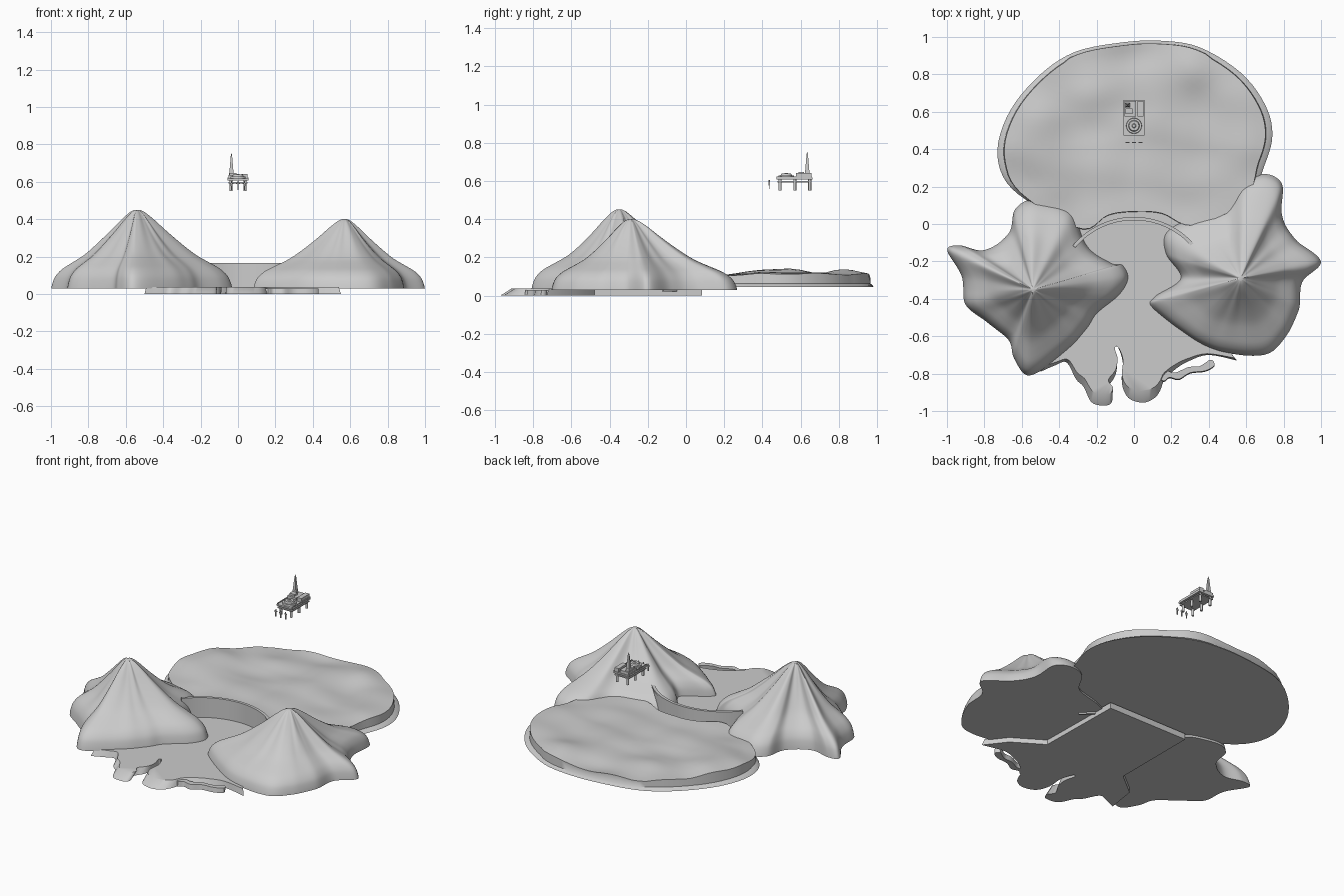
import bpy, bmesh, math
from mathutils import Vector, noise

if "Cube" in bpy.data.objects:
    bpy.data.objects.remove(bpy.data.objects["Cube"])


def finish(name, bm, angle=40):
    bmesh.ops.recalc_face_normals(bm, faces=bm.faces)
    me = bpy.data.meshes.new(name)
    bm.to_mesh(me)
    bm.free()
    ob = bpy.data.objects.new(name, me)
    bpy.context.collection.objects.link(ob)
    bpy.ops.object.select_all(action='DESELECT')
    bpy.context.view_layer.objects.active = ob
    ob.select_set(True)
    bpy.ops.object.shade_smooth_by_angle(angle=math.radians(angle))
    return ob


def smooth(pts, n=6, closed=True):
    """Catmull-Rom curve through 2D points"""
    k, out = len(pts), []
    P = [Vector(p) for p in pts]
    get = (lambda i: P[i % k]) if closed else (lambda i: P[min(max(i, 0), k - 1)])
    for i in range(k if closed else k - 1):
        a, b, c, d = (get(i + j) for j in (-1, 0, 1, 2))
        for s in range(n):
            t = s / n
            out.append(0.5 * (2*b + (c - a)*t + (2*a - 5*b + 4*c - d)*t*t + (3*b - a - 3*c + d)*t**3))
    if not closed:
        out.append(P[-1])
    return out


def loft(name, rings, angle=40):
    """Closed skin through equal-length rings, capped at both ends"""
    bm = bmesh.new()
    vs = [[bm.verts.new(p) for p in r] for r in rings]
    n = len(rings[0])
    for a, b in zip(vs, vs[1:]):
        for i in range(n):
            bm.faces.new((a[i], a[(i+1) % n], b[(i+1) % n], b[i]))
    caps = [bm.faces.new(vs[0]), bm.faces.new(vs[-1])]
    bm.normal_update()
    bmesh.ops.triangulate(bm, faces=caps)
    return finish(name, bm, angle)


def box(name, x, y, z):
    bm = bmesh.new()
    bmesh.ops.create_cube(bm, size=1)
    for v in bm.verts:
        v.co = [(lo + hi) / 2 + c * (hi - lo) for c, (lo, hi) in zip(v.co, (x, y, z))]
    return finish(name, bm)


def cone(name, x, y, z0, z1, r0, r1, n=16):
    ring = [(math.cos(2*math.pi*(i+.5)/n), math.sin(2*math.pi*(i+.5)/n)) for i in range(n)]
    return loft(name, [[(x + r*c, y + r*s, z) for c, s in ring] for r, z in ((r0, z0), (r1, z1))])


# mountains: star-shaped foot outline lofted to a peak, with erosion folds
PROFILE = smooth([(1, 0), (.985, .07), (.95, .16), (.87, .25), (.75, .33), (.6, .43), (.45, .57),
                  (.3, .73), (.17, .88), (.08, .97), (.03, 1)], 3, False)


def mountain(name, outline, peak, top):
    c = Vector(peak)
    foot = smooth(outline, 10)
    rings = []
    for t, h in PROFILE:
        ring = []
        for p in foot:
            d = (p - c).normalized()
            fold = noise.noise(Vector((d.x*3, d.y*3, 2 + t))) * .08 * t * (1.08 - t) * 2
            q = c + (p - c) * (t + fold)
            ring.append((q.x, q.y, .03 + (top - .03) * h))
        rings.append(ring)
    loft(name, rings, 60)


mountain("left_mountain",
         [(-1, -.14), (-.93, -.115), (-.80, -.14), (-.67, -.05), (-.635, .08), (-.53, .13), (-.34, .07),
          (-.25, -.12), (-.12, -.21), (-.06, -.22), (-.03, -.29), (-.08, -.38), (-.20, -.48), (-.26, -.57),
          (-.40, -.71), (-.56, -.81), (-.64, -.72), (-.67, -.62), (-.78, -.53), (-.90, -.43), (-.92, -.28)],
         (-.54, -.35), .45)
mountain("right_mountain",
         [(.70, .27), (.79, .21), (.79, .05), (.86, -.08), (1, -.2), (.90, -.31), (.88, -.46), (.81, -.60),
          (.70, -.70), (.46, -.68), (.28, -.59), (.10, -.45), (.11, -.39), (.25, -.29), (.17, -.16),
          (.17, -.05), (.30, .03), (.49, .09), (.59, .23)], (.57, -.29), .40)

# reservoir: flanged foot, short wall and gently wavy surface
shore = smooth([(-.73, .4), (-.66, .61), (-.5, .8), (-.315, .92), (-.07, .97), (.14, .98), (.35, .945),
                (.57, .81), (.70, .64), (.74, .48), (.70, .32), (.60, .12), (.32, -.01), (.15, .055),
                (0, .065), (-.14, .045), (-.27, -.03), (-.5, .08), (-.68, .22)], 5)
mid = Vector((0, .5))


def water(q):
    z = .105 + .022 * noise.noise(Vector((q.x*4, q.y*5, 5)))
    for bx, by, r, a in ((.33, .83, .12, .042), (-.52, .5, .17, .04), (.45, .5, .2, .012)):
        z += a * math.exp(-((q.x-bx)**2 + (q.y-by)**2) / r**2)
    return z


lake = []
for k, z in [(1, .045), (.985, .054), (.955, .062), (.95, None)] + [(.95*(1 - i/16), None) for i in range(1, 16)]:
    ring = []
    for p in shore:
        kk = k
        if z is not None or k == .95:      # keep the dam side tight against the wall
            kk = 1 - (1 - k) * min(1, max(.1, (p.y - .05) / .25)) * (.7 if p.y > .9 else 1)
        q = mid + (p - mid) * kk
        ring.append((q.x, q.y, water(q) if z is None else z))
    lake.append(ring)
loft("reservoir", lake, 50)


# arched dam wall with a thin crest
def arch(name, r0, r1, z0, z1, n=32):
    cy, span = -.39, math.radians(50)
    path = [(r0, -span + 2*span*i/n) for i in range(n+1)]
    path += [(r1, span - 2*span*i/n) for i in range(n+1)]
    loft(name, [[(r*math.sin(a), cy + r*math.cos(a), z) for r, a in path] for z in (z0, z1)])


arch("dam_wall", .413, .425, .02, .158)
arch("dam_crest", .41, .428, .156, .167)

# valley floor slab with eroded, sloping lobes along the front
front = smooth([(-.5, -.79), (-.42, -.755), (-.36, -.74), (-.31, -.83), (-.27, -.87), (-.23, -.95),
                (-.18, -.97), (-.13, -.965), (-.115, -.93), (-.14, -.88), (-.10, -.81), (-.09, -.73),
                (-.105, -.665), (-.085, -.66), (-.06, -.74), (-.065, -.85), (-.03, -.93), (.05, -.955),
                (.11, -.93), (.14, -.89), (.165, -.83), (.23, -.77), (.30, -.73), (.40, -.70), (.55, -.73)], 4, False)
edge = [Vector(p) for p in ((.45, -.6), (.26, -.48), (.25, .085), (-.32, .085), (-.32, -.48), (-.47, -.6))]
low = [(p.x, p.y, 0) for p in front + edge]
high = [(p.x * .98, p.y + min(.06, max(0, (-.67 - p.y) * .22)), .038) for p in front] + [(p.x, p.y, .038) for p in edge]
loft("valley_floor", [low, high], 35)

# loose rock spit beside the front lobes
spit = smooth([(.13, -.82), (.17, -.79), (.22, -.80), (.29, -.77), (.35, -.765), (.41, -.73), (.43, -.76),
               (.38, -.79), (.30, -.80), (.24, -.835), (.19, -.825), (.16, -.845)], 4)
loft("rock_spit", [[(p.x, p.y, 0) for p in spit], [(p.x, p.y*.99 - .003, .03) for p in spit]], 35)

# hovering platform: decks on six legs
box("upper_deck", (-.056, .056), (.473, .662), (.608, .618))
box("lower_deck", (-.052, .052), (.478, .657), (.592, .599))
for x in (-.037, .037):
    for y in (.492, .57, .648):
        cone("deck_leg", x, y, .55, .61, .008, .008, 10)
for x in (-.053, .053):
    box("side_rail", (x-.002, x+.002), (.475, .66), (.618, .624))

# round landing pad
cone("pad_base", 0, .525, .617, .628, .042, .04, 32)
cone("pad_top", 0, .525, .628, .638, .03, .026, 32)
cone("pad_hub", 0, .525, .638, .642, .012, .008, 16)

# deck buildings and tapered tower
box("main_house", (-.05, .012), (.575, .658), (.617, .636))
box("upper_house", (-.045, -.008), (.588, .618), (.636, .648))
box("long_house", (.02, .05), (.575, .658), (.617, .642))
cone("tower_base", -.035, .635, .635, .655, .018, .016, 4)
cone("tower", -.035, .635, .655, .74, .015, .005, 4)
cone("tower_tip", -.035, .635, .74, .752, .004, .001, 8)

# three small figures
for x in (-.035, 0, .035):
    for s in (-1, 1):
        box("figure_leg", (x + s*.002 - .0015, x + s*.002 + .0015), (.434, .438), (.557, .577))
        box("figure_arm", (x + s*.007 - .003, x + s*.007 + .003), (.434, .438), (.589, .593))
    box("figure_body", (x-.004, x+.004), (.433, .439), (.577, .595))
    cone("figure_head", x, .436, .595, .604, .004, .003, 8)
